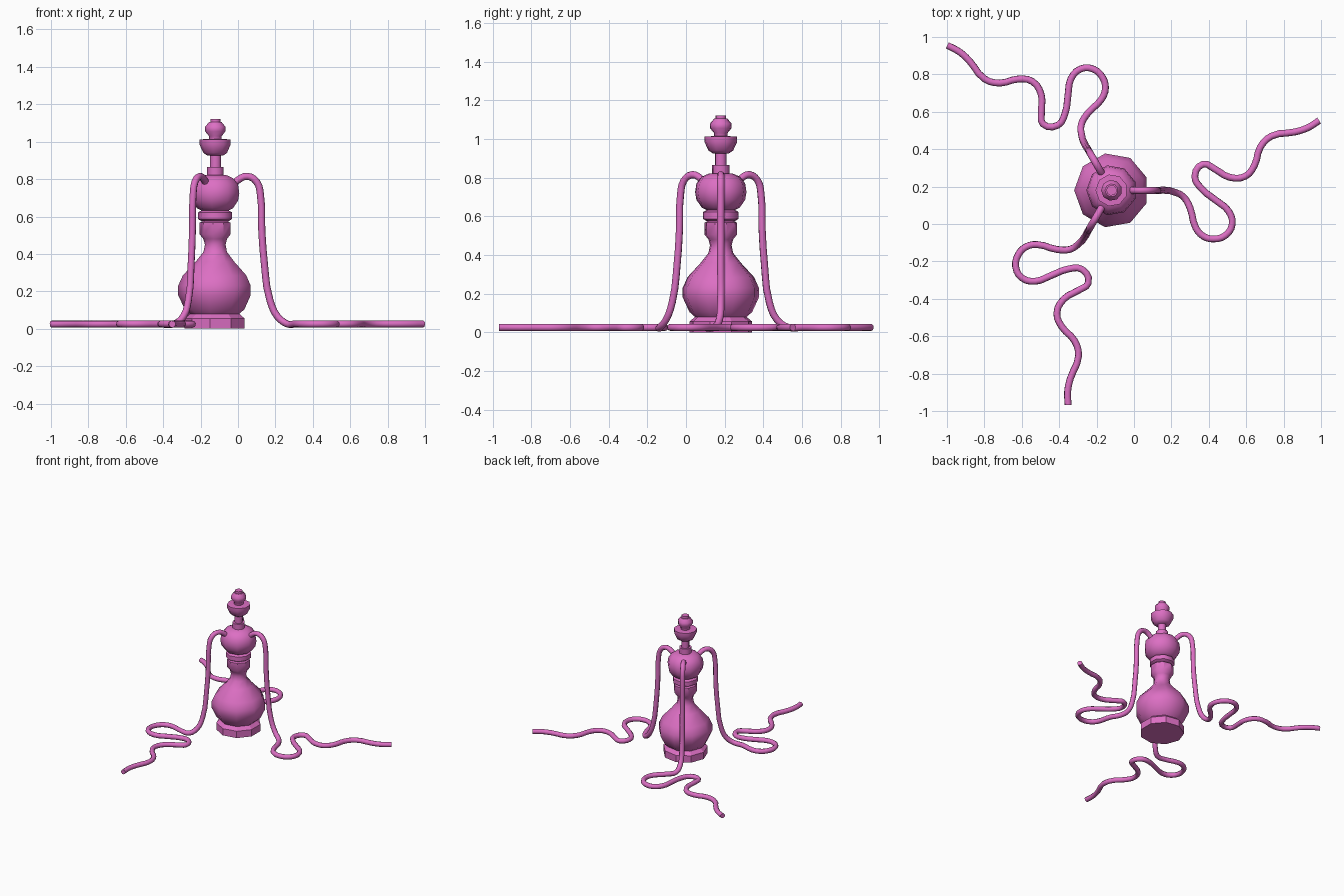
import bpy, math
from mathutils import Matrix, Vector

if "Cube" in bpy.data.objects:
    bpy.data.objects.remove(bpy.data.objects["Cube"])

CX, CY = -0.12, 0.18
SIDES = 9

mat = bpy.data.materials.new("pink")
mat.diffuse_color = (0.72, 0.16, 0.55, 1)
mat.use_nodes = True
mat.node_tree.nodes["Principled BSDF"].inputs["Base Color"].default_value = mat.diffuse_color


def finish(ob, angle):
    ob.data.materials.append(mat)
    bpy.ops.object.select_all(action='DESELECT')
    ob.select_set(True)
    bpy.context.view_layer.objects.active = ob
    bpy.ops.object.shade_smooth_by_angle(angle=math.radians(angle))


def lathe(name, profile, angle=42):
    # closed solid of revolution from (radius, height) pairs
    verts, faces, n = [], [], SIDES
    for r, z in profile:
        for i in range(n):
            a = math.pi + 2 * math.pi * i / n
            verts.append((CX + r * math.cos(a), CY + r * math.sin(a), z))
    for k in range(len(profile) - 1):
        for i in range(n):
            j = (i + 1) % n
            faces.append((k*n + i, k*n + j, (k+1)*n + j, (k+1)*n + i))
    faces.append(tuple(reversed(range(n))))
    faces.append(tuple(range((len(profile)-1)*n, len(profile)*n)))
    me = bpy.data.meshes.new(name)
    me.from_pydata(verts, [], faces)
    ob = bpy.data.objects.new(name, me)
    bpy.context.collection.objects.link(ob)
    finish(ob, angle)


# Foot and water vase
lathe("foot", [(0.165, 0), (0.165, 0.055), (0.135, 0.08)], 25)
lathe("vase", [(0.125, 0.07), (0.165, 0.105), (0.2, 0.18), (0.2, 0.23), (0.175, 0.285),
               (0.105, 0.36), (0.065, 0.41), (0.057, 0.45), (0.065, 0.48),
               (0.085, 0.505), (0.085, 0.567), (0.07, 0.575)], 39)
# Neck ring and hose chamber
lathe("neck_core", [(0.07, 0.56), (0.07, 0.66)])
lathe("neck_ring", [(0.075, 0.575), (0.094, 0.587), (0.094, 0.622), (0.075, 0.632)])
lathe("hose_chamber", [(0.06, 0.625), (0.1, 0.645), (0.128, 0.685), (0.135, 0.725),
                       (0.128, 0.77), (0.1, 0.805), (0.06, 0.822)])
# Stem, bowl and cap
lathe("collar", [(0.046, 0.81), (0.046, 0.866)])
lathe("stem", [(0.031, 0.85), (0.031, 0.94)])
lathe("bowl", [(0.042, 0.925), (0.065, 0.94), (0.086, 0.985), (0.086, 1.012), (0.05, 1.014)])
lathe("cap", [(0.035, 1.005), (0.035, 1.03), (0.056, 1.055), (0.056, 1.08),
              (0.035, 1.105), (0.028, 1.105), (0.028, 1.122)])

# Hose: drop from the chamber, then a winding run along the floor
drop = [(-0.03, 0.18, 0.765), (0.0, 0.18, 0.795), (0.05, 0.18, 0.815), (0.1, 0.18, 0.785),
        (0.12, 0.18, 0.716), (0.127, 0.18, 0.53), (0.14, 0.18, 0.36),
        (0.17, 0.18, 0.155), (0.212, 0.172, 0.064)]
run = [(0.265, 0.145), (0.3, 0.085), (0.33, -0.02), (0.37, -0.065), (0.425, -0.08),
       (0.49, -0.06), (0.525, 0.0), (0.505, 0.07), (0.44, 0.125), (0.36, 0.19),
       (0.325, 0.255), (0.37, 0.32), (0.43, 0.295), (0.51, 0.25), (0.595, 0.255),
       (0.645, 0.315), (0.675, 0.41), (0.735, 0.47), (0.86, 0.492), (0.93, 0.515), (0.99, 0.553)]
path = [Vector(p) for p in drop] + [Vector((x, y, 0.025)) for x, y in run]
center = Vector((CX, CY, 0))

for h in range(3):
    rot = Matrix.Rotation(h * 2 * math.pi / 3, 3, 'Z')
    cu = bpy.data.curves.new("hose_%d" % (h + 1), 'CURVE')
    cu.dimensions = '3D'
    cu.bevel_depth = 0.019
    cu.bevel_resolution = 2
    cu.resolution_u = 3
    cu.use_fill_caps = True
    sp = cu.splines.new('BEZIER')
    sp.bezier_points.add(len(path) - 1)
    for bp, p in zip(sp.bezier_points, path):
        bp.co = center + rot @ (p - center)
        bp.handle_left_type = bp.handle_right_type = 'AUTO'
    ob = bpy.data.objects.new(cu.name, cu)
    bpy.context.collection.objects.link(ob)
    # turn the swept curve into a mesh
    bpy.ops.object.select_all(action='DESELECT')
    ob.select_set(True)
    bpy.context.view_layer.objects.active = ob
    bpy.ops.object.convert(target='MESH')
    finish(bpy.context.view_layer.objects.active, 50)
